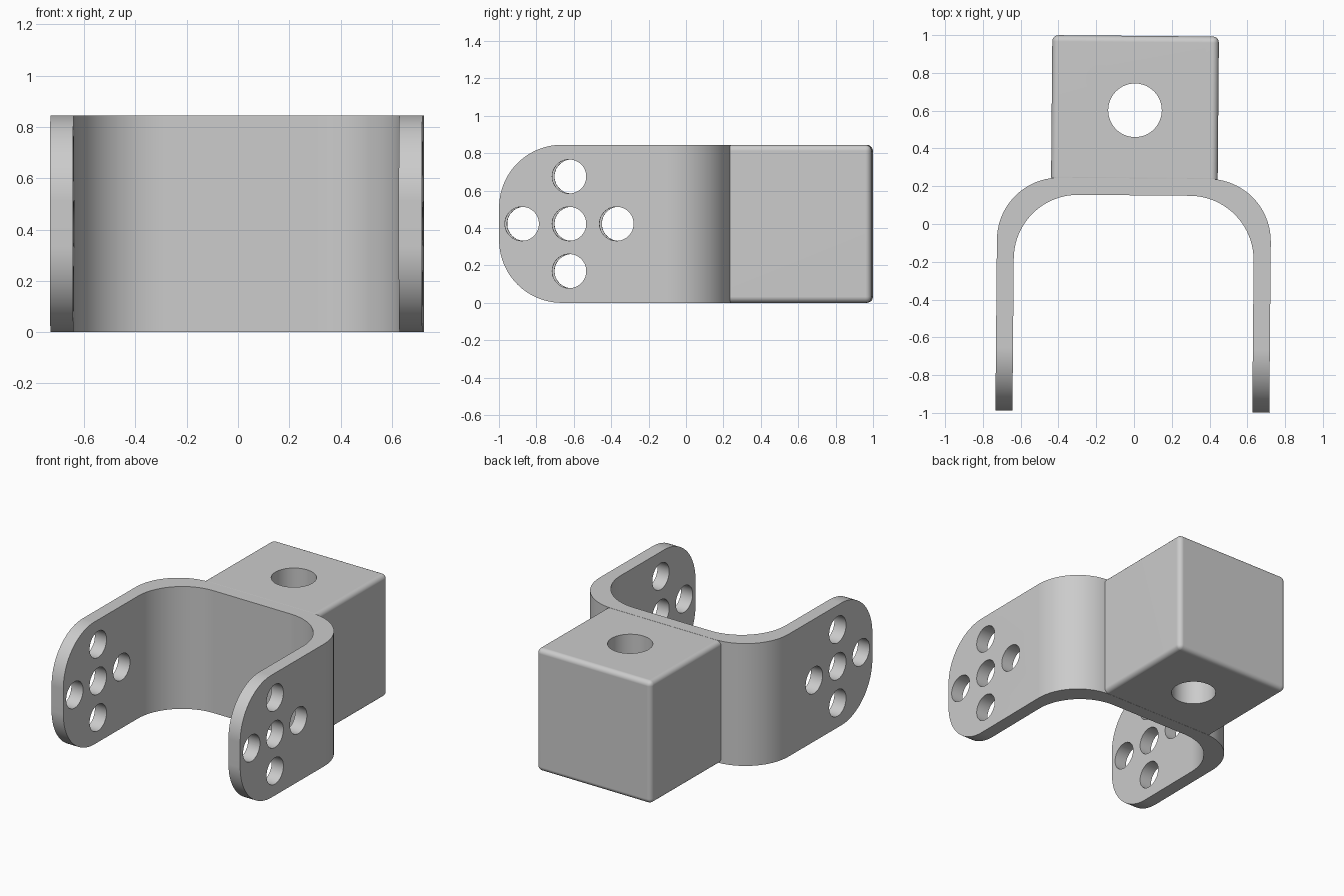
import bpy, bmesh
from math import sin, cos, pi, radians
from mathutils import Matrix

if "Cube" in bpy.data.objects:
    bpy.data.objects.remove(bpy.data.objects["Cube"], do_unlink=True)

HEIGHT = 0.845
FRONT, BACK = -0.993, 0.996
TILT = Matrix.Rotation(radians(-0.5), 4, "Z")   # slight turn of the whole part

grey = bpy.data.materials.new("plain grey")
grey.use_nodes = True
colour = (0.6, 0.6, 0.6, 1)
grey.diffuse_color = colour
grey.node_tree.nodes["Principled BSDF"].inputs["Base Color"].default_value = colour


def make_object(name, bm):
    bmesh.ops.recalc_face_normals(bm, faces=bm.faces)
    mesh = bpy.data.meshes.new(name)
    bm.to_mesh(mesh)
    bm.free()
    mesh.materials.append(grey)
    obj = bpy.data.objects.new(name, mesh)
    bpy.context.collection.objects.link(obj)
    return obj


def drill(obj, centre, radius, depth, axis):
    """Cut one round through hole along x or z."""
    bm = bmesh.new()
    bmesh.ops.create_cone(bm, cap_ends=True, segments=48,
                          radius1=radius, radius2=radius, depth=depth)
    turn = Matrix.Rotation(pi / 2, 4, "Y") if axis == "x" else Matrix()
    bm.transform(Matrix.Translation(centre) @ turn)
    cutter = make_object("hole_cutter", bm)
    cutter.hide_render = True
    mod = obj.modifiers.new("hole", "BOOLEAN")
    mod.operation, mod.solver, mod.object = "DIFFERENCE", "EXACT", cutter
    bpy.context.view_layer.objects.active = obj
    bpy.ops.object.modifier_apply(modifier=mod.name)
    bpy.data.objects.remove(cutter, do_unlink=True)


def finish(obj):
    """Smooth the rounded faces, keep crisp edges and flat plates flat."""
    obj.data.transform(TILT)
    bpy.ops.object.select_all(action="DESELECT")
    obj.select_set(True)
    bpy.context.view_layer.objects.active = obj
    bpy.ops.object.shade_smooth_by_angle(angle=radians(30))
    obj.modifiers.new("flat_plates", "WEIGHTED_NORMAL").keep_sharp = True


def bend(half_width, top, radius, steps=20):
    """Right-hand half of a U outline, from the open end to the middle."""
    pts = [(half_width, FRONT)]
    for i in range(steps + 1):
        a = pi / 2 * i / steps
        pts.append((half_width - radius + radius * cos(a),
                    top - radius + radius * sin(a)))
    return pts


def mirrored(half):
    return half + [(-x, y) for x, y in reversed(half)]


# U bracket: thick outline raised to full height
outline = mirrored(bend(0.725, 0.242, 0.33)) + mirrored(bend(0.635, 0.152, 0.34))[::-1]
bm = bmesh.new()
base = bm.faces.new([bm.verts.new((x, y, 0)) for x, y in outline])
raised = bmesh.ops.extrude_face_region(bm, geom=[base])["geom"]
bmesh.ops.translate(bm, vec=(0, 0, HEIGHT),
                    verts=[v for v in raised if isinstance(v, bmesh.types.BMVert)])
if not base.is_valid or len([f for f in bm.faces if len(f.verts) > 4]) < 2:
    bm.faces.new([v for v in bm.verts if v.co.z == 0])
# Rounded arm ends
tips = [e for e in bm.edges
        if all(v.co.y < FRONT + 0.001 for v in e.verts)
        and abs(e.verts[0].co.z - e.verts[1].co.z) < 0.001]
bmesh.ops.bevel(bm, geom=tips, offset=0.335, offset_type="OFFSET", segments=20,
                profile=0.5, affect="EDGES")
bracket = make_object("u_bracket", bm)

# Cross of five holes through both arms
for dy, dz in [(0, 0), (0.253, 0), (-0.253, 0), (0, 0.253), (0, -0.253)]:
    drill(bracket, (0, -0.618 + dy, HEIGHT / 2 + dz), 0.091, 2, "x")
finish(bracket)

# Mounting block with softly rounded edges
block_front = 0.215
bm = bmesh.new()
bmesh.ops.create_cube(bm, size=1)
bm.transform(Matrix.Translation((0, (BACK + block_front) / 2, HEIGHT / 2))
             @ Matrix.Diagonal((0.882, BACK - block_front, HEIGHT, 1)))
bmesh.ops.bevel(bm, geom=list(bm.edges), offset=0.033, segments=5,
                profile=0.5, affect="EDGES")
block = make_object("mounting_block", bm)

# Vertical bore through the block
drill(block, (0, 0.602, HEIGHT / 2), 0.142, 2, "z")
finish(block)
